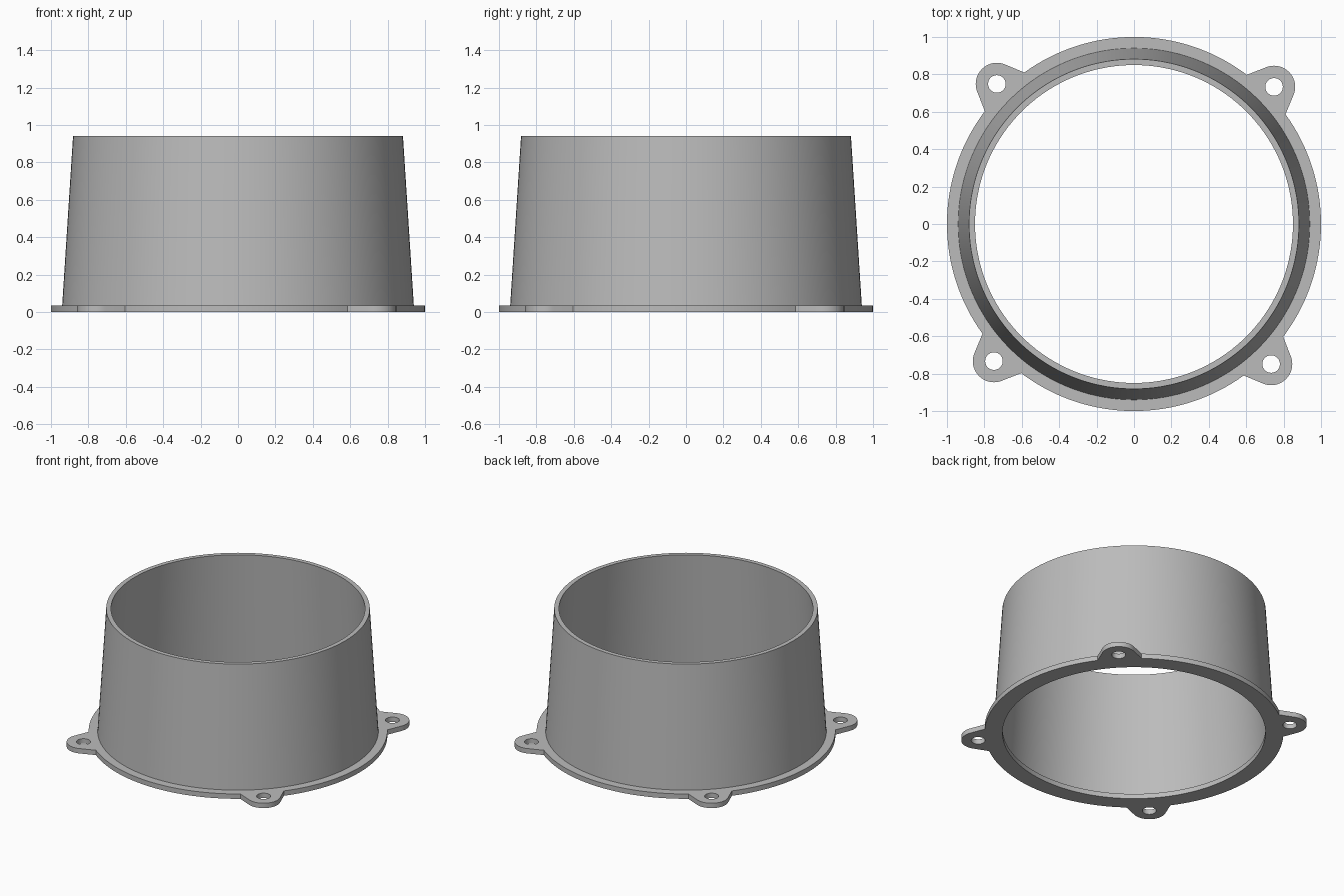
import bpy, bmesh
from math import sin, cos, radians, pi

if "Cube" in bpy.data.objects:
    bpy.data.objects.remove(bpy.data.objects["Cube"], do_unlink=True)

THICK, HEIGHT = 0.036, 0.94
LUG_ANGLE, LUG_DIST, LUG_R, HOLE_R = 44.4, 1.048, 0.113, 0.047
SPREAD, ARC = 8.5, 66     # half angle of the lug root, half angle of its round tip

grey = bpy.data.materials.new("light_grey")
grey.use_nodes = True
colour = (0.5, 0.5, 0.5, 1)
grey.diffuse_color = colour
grey.node_tree.nodes["Principled BSDF"].inputs["Base Color"].default_value = colour


def finish(obj):
    obj.data.materials.clear()
    obj.data.materials.append(grey)
    bpy.ops.object.select_all(action="DESELECT")
    obj.select_set(True)
    bpy.context.view_layer.objects.active = obj
    bpy.ops.object.shade_smooth_by_angle(angle=radians(30))


def arc(radius, start, end, steps, cx=0.0, cy=0.0):
    angles = [radians(start + (end - start) * i / steps) for i in range(steps + 1)]
    return [(cx + radius * cos(a), cy + radius * sin(a)) for a in angles]


def circle(radius, steps, cx=0.0, cy=0.0):
    return arc(radius, 0, 360, steps, cx, cy)[:-1]


# Flange: round plate with four drilled lugs and a large opening
outline, loops = [], [circle(0.88, 144)]
for k in range(4):
    mid = LUG_ANGLE + 90 * k
    cx, cy = LUG_DIST * cos(radians(mid)), LUG_DIST * sin(radians(mid))
    outline += arc(LUG_R, mid - ARC, mid + ARC, 20, cx, cy)
    outline += arc(1.0, mid + SPREAD, mid + 90 - SPREAD, 32)
    loops.append(circle(HOLE_R, 28, cx, cy))
loops.append(outline)

curve = bpy.data.curves.new("mounting_flange", "CURVE")
curve.dimensions = "2D"
curve.fill_mode = "BOTH"
curve.extrude = THICK / 2
for points in loops:
    spline = curve.splines.new("POLY")
    spline.points.add(len(points) - 1)
    for p, (x, y) in zip(spline.points, points):
        p.co = (x, y, 0, 1)
    spline.use_cyclic_u = True
flange = bpy.data.objects.new("mounting_flange", curve)
bpy.context.collection.objects.link(flange)
flange.location.z = THICK / 2
bpy.context.view_layer.objects.active = flange
flange.select_set(True)
bpy.ops.object.convert(target="MESH")
flange = bpy.context.view_layer.objects.active
bm = bmesh.new()
bm.from_mesh(flange.data)
bmesh.ops.remove_doubles(bm, verts=bm.verts, dist=0.0001)
bmesh.ops.recalc_face_normals(bm, faces=bm.faces)
bm.to_mesh(flange.data)
bm.free()
finish(flange)

# Tapered wall: closed profile spun about z
profile = [(0.94, THICK), (0.882, HEIGHT), (0.85, HEIGHT), (0.908, THICK)]
bm = bmesh.new()
verts = [bm.verts.new((r, 0, z)) for r, z in profile]
edges = [bm.edges.new((verts[i], verts[(i + 1) % 4])) for i in range(4)]
bmesh.ops.spin(bm, geom=verts + edges, cent=(0, 0, 0), axis=(0, 0, 1),
               angle=2 * pi, steps=144, use_merge=True)
bmesh.ops.remove_doubles(bm, verts=bm.verts, dist=0.0001)
bmesh.ops.recalc_face_normals(bm, faces=bm.faces)
mesh = bpy.data.meshes.new("tapered_wall")
bm.to_mesh(mesh)
bm.free()
wall = bpy.data.objects.new("tapered_wall", mesh)
bpy.context.collection.objects.link(wall)
finish(wall)
